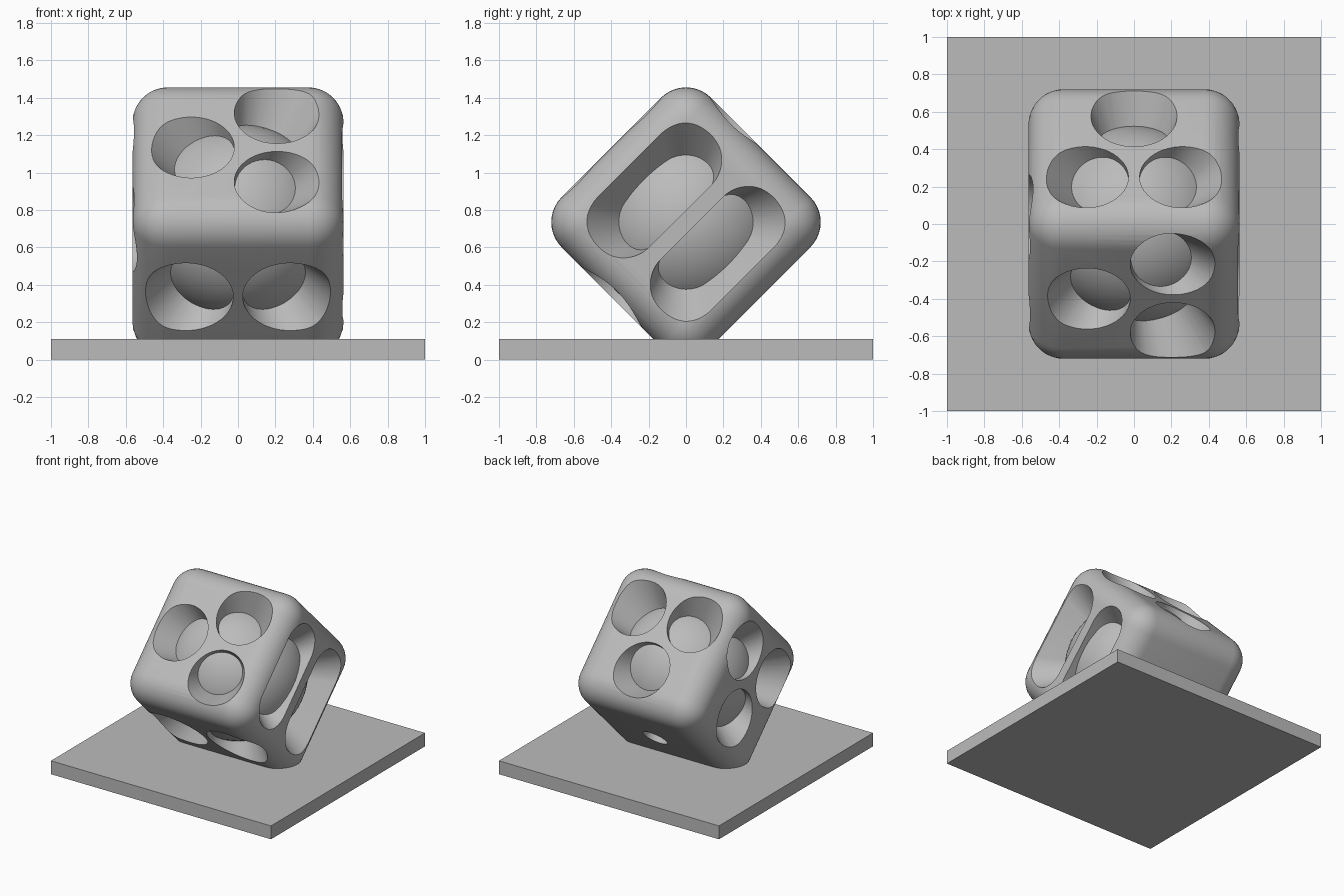
import bpy
import bmesh
from math import cos, sin, pi, radians
from mathutils import Vector, Matrix

old = bpy.data.objects.get("Cube")
if old:
    bpy.data.objects.remove(old, do_unlink=True)

CENTRE = Vector((0, 0, 0.735))
HALF = 0.565          # half width of the rounded block
ROUND = 0.19          # edge radius
BALL = 0.525          # radius of the inner ball
S = 0.5 ** 0.5


def make_material(name, value):
    mat = bpy.data.materials.new(name)
    mat.use_nodes = True
    colour = (value, value, value, 1)
    mat.diffuse_color = colour
    mat.node_tree.nodes["Principled BSDF"].inputs["Base Color"].default_value = colour
    return mat


grey = make_material("light grey", 0.5)


def finish(name, bm, smooth=False):
    bmesh.ops.recalc_face_normals(bm, faces=bm.faces)
    mesh = bpy.data.meshes.new(name)
    bm.to_mesh(mesh)
    bm.free()
    mesh.materials.append(grey)
    obj = bpy.data.objects.new(name, mesh)
    bpy.context.collection.objects.link(obj)
    if smooth:
        smooth_edges(obj)
    return obj


def activate(obj):
    bpy.ops.object.select_all(action="DESELECT")
    obj.select_set(True)
    bpy.context.view_layer.objects.active = obj


def smooth_edges(obj):
    activate(obj)
    bpy.ops.object.shade_smooth_by_angle(angle=radians(35))


def stadium(u, w, radius, reach=0.0, steps=48):
    """Round outline, stretched along the first axis when reach is set."""
    points = []
    for i in range(steps):
        a = 2 * pi * (i + 0.5) / steps
        shift = reach if cos(a) > 0 else -reach
        points.append((u + shift + radius * cos(a), w + radius * sin(a)))
    return points


def add_tapered_cutter(bm, outline, normal, u_axis, w_axis):
    """Solid between two scaled copies of an outline, aimed at the block centre."""
    rim = [normal * HALF + u_axis * u + w_axis * w for u, w in outline]
    inner = [bm.verts.new(CENTRE + p * 0.6) for p in rim]
    outer = [bm.verts.new(CENTRE + p * 1.4) for p in rim]
    bm.faces.new(inner)
    bm.faces.new(outer)
    for i in range(len(rim)):
        j = (i + 1) % len(rim)
        bm.faces.new((inner[i], inner[j], outer[j], outer[i]))


# Base plate
bm = bmesh.new()
bmesh.ops.create_cube(bm, size=1, matrix=Matrix.Translation((0, 0, 0.055))
                      @ Matrix.Diagonal((2, 2, 0.11, 1)))
finish("base_plate", bm)

# Rounded block standing on one edge
bm = bmesh.new()
bmesh.ops.create_cube(bm, size=2 * HALF)
bmesh.ops.bevel(bm, geom=bm.edges[:], offset=ROUND, segments=10,
                profile=0.5, affect="EDGES")
bmesh.ops.transform(bm, verts=bm.verts, matrix=Matrix.Translation(CENTRE)
                    @ Matrix.Rotation(pi / 4, 4, "X"))
block = finish("rounded_block", bm)

# Face directions
X = Vector((1, 0, 0))
FRONT_UP = Vector((0, -S, S))
BACK_UP = Vector((0, S, S))

# Each face: normal, two axes, and its holes (u, w, radius, reach)
trio = [(-0.26, 0.21, 0.23), (0.26, 0.21, 0.23), (0, -0.25, 0.23)]
side_trio = [(w, u, r) for u, w, r in trio]
faces = [
    (FRONT_UP, X, BACK_UP, side_trio),
    (BACK_UP, X, FRONT_UP, trio),
    (-X, BACK_UP, FRONT_UP, trio),
    (-BACK_UP, X, FRONT_UP, [(-0.28, 0, 0.255), (0.28, 0, 0.255)]),
    (-FRONT_UP, X, BACK_UP, [(0, 0, 0.1)]),
    (X, BACK_UP, FRONT_UP, [(0, 0.24, 0.195, 0.235), (0, -0.24, 0.195, 0.235)]),
]
bm = bmesh.new()
for normal, u_axis, w_axis, holes in faces:
    for hole in holes:
        add_tapered_cutter(bm, stadium(*hole), normal, u_axis, w_axis)
cutter = finish("hole_cutter", bm)
cutter.hide_render = True

# Cut the holes
cut = block.modifiers.new("holes", "BOOLEAN")
cut.operation = "DIFFERENCE"
cut.solver = "EXACT"
cut.object = cutter
activate(block)
bpy.ops.object.modifier_apply(modifier=cut.name)
bpy.data.objects.remove(cutter, do_unlink=True)
smooth_edges(block)

# Ball forming the hole floors
bm = bmesh.new()
bmesh.ops.create_uvsphere(bm, u_segments=64, v_segments=32, radius=BALL,
                          matrix=Matrix.Translation(CENTRE))
finish("inner_ball", bm, smooth=True)
